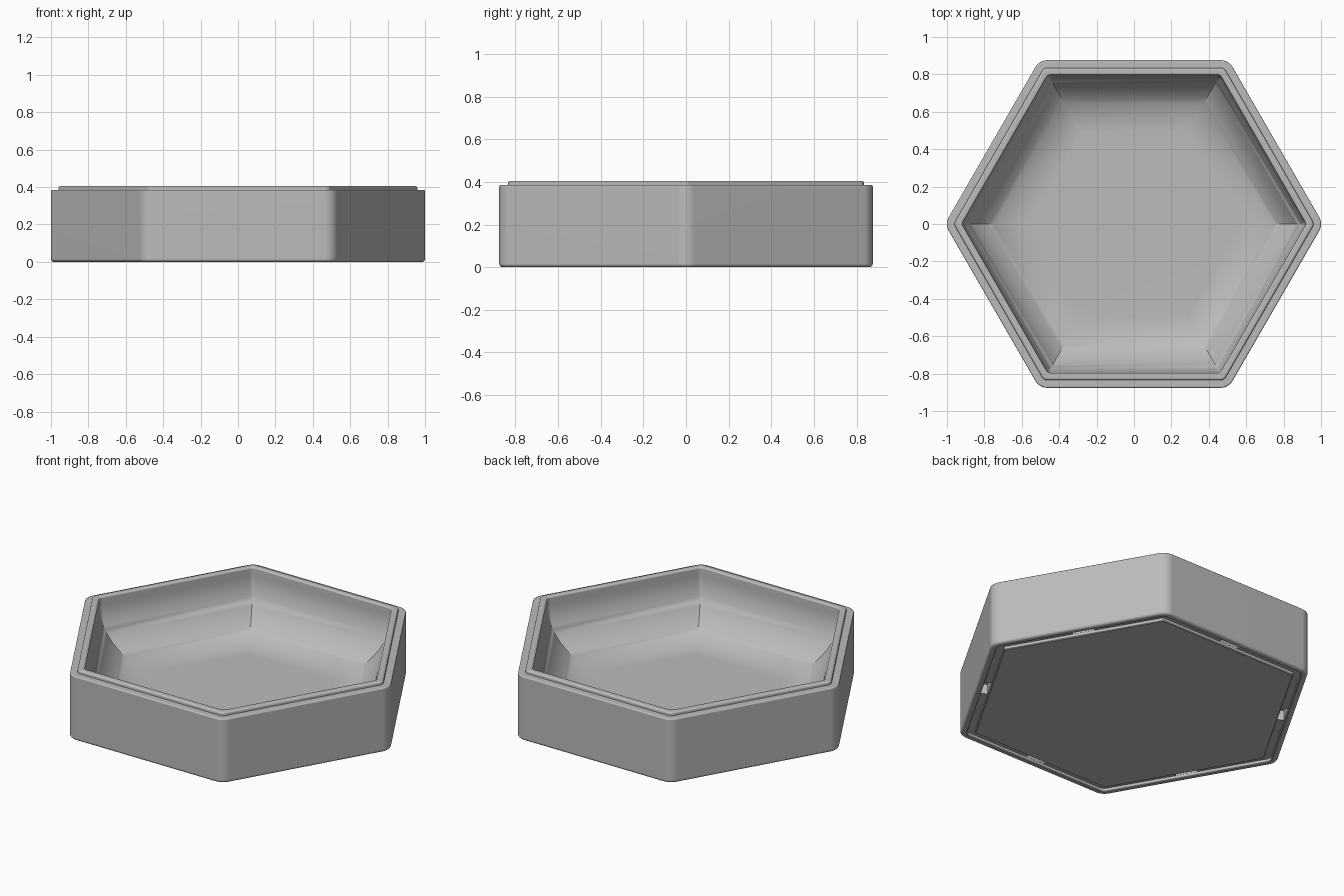
import bpy, bmesh, math
from mathutils import Matrix, Vector

cube = bpy.data.objects.get("Cube")
if cube:
    bpy.data.objects.remove(cube, do_unlink=True)

COS30 = math.cos(math.radians(30))
OUTER, SHOULDER, TOP = 0.876, 0.385, 0.405   # outer half width and heights
GROOVE_IN, GROOVE_OUT, GROOVE_Z = 0.797, 0.84, 0.02
INNER, FLOOR, BOWL_R = 0.797, 0.05, 0.31
OUTER_CORNER, INNER_CORNER, CORNER_STEPS = 0.075, 0.03, 7


def arc(cx, cz, r, start, end, steps):
    """Points of an arc in the profile plane, angles in degrees."""
    out = []
    for i in range(steps + 1):
        t = math.radians(start + (end - start) * i / steps)
        out.append((cx + r * math.cos(t), cz + r * math.sin(t)))
    return out


def hex_ring(bm, half_width, z, r):
    """Hexagon with corners rounded by radius r."""
    r = max(0.0, r)
    reach = (half_width - r) / COS30
    ring = []
    for k in range(6):
        mid = math.radians(60 * k)
        for i in range(CORNER_STEPS):
            t = mid + math.radians(60 * i / (CORNER_STEPS - 1) - 30)
            ring.append(bm.verts.new((reach * math.cos(mid) + r * math.cos(t),
                                      reach * math.sin(mid) + r * math.sin(t), z)))
    return ring


# Cross-section outside: underside groove, wall, shoulder, lip
EDGE = 0.004
outside = [(GROOVE_IN - EDGE, 0), (GROOVE_IN, EDGE), (GROOVE_IN, GROOVE_Z),
           (GROOVE_OUT, GROOVE_Z), (GROOVE_OUT, EDGE), (GROOVE_OUT + EDGE, 0)]
outside += arc(OUTER - 0.016, 0.016, 0.016, -90, 0, 5)
outside += arc(OUTER - 0.008, SHOULDER - 0.008, 0.008, 0, 90, 4)
outside += [(0.835, SHOULDER)]
outside += arc(0.824, TOP - 0.011, 0.011, 0, 90, 4)

# Cross-section inside: lip edge, upright wall, curved bowl
inside = arc(INNER + 0.01, TOP - 0.01, 0.01, 90, 180, 4)
inside += arc(INNER - BOWL_R, FLOOR + BOWL_R, BOWL_R, 0, -90, 20)

# Tray body
bm = bmesh.new()
rings = [hex_ring(bm, a, z, OUTER_CORNER - (OUTER - a)) for a, z in outside]
rings += [hex_ring(bm, a, z, INNER_CORNER - (INNER - a)) for a, z in inside]
for low, high in zip(rings, rings[1:]):
    for i in range(len(low)):
        j = (i + 1) % len(low)
        bm.faces.new((low[i], low[j], high[j], high[i]))
bm.faces.new(list(reversed(rings[0])))
bm.faces.new(rings[-1])
bmesh.ops.remove_doubles(bm, verts=bm.verts[:], dist=1e-5)
bmesh.ops.recalc_face_normals(bm, faces=bm.faces[:])
mesh = bpy.data.meshes.new("hexagonal_tray")
bm.to_mesh(mesh)
bm.free()
tray = bpy.data.objects.new("hexagonal_tray", mesh)
bpy.context.collection.objects.link(tray)

# Small pockets in the groove, one at the middle of each side
bm = bmesh.new()
for k in range(6):
    mat = (Matrix.Rotation(math.radians(60 * k + 30), 4, 'Z')
           @ Matrix.Translation(Vector((0.8185, 0, 0.045)))
           @ Matrix.Diagonal((0.041, 0.125, 0.07, 1)))
    bmesh.ops.create_cube(bm, size=1, matrix=mat)
cut_mesh = bpy.data.meshes.new("pocket_cutter")
bm.to_mesh(cut_mesh)
bm.free()
cutter = bpy.data.objects.new("pocket_cutter", cut_mesh)
cutter.hide_render = True
bpy.context.collection.objects.link(cutter)

bpy.ops.object.select_all(action='DESELECT')
tray.select_set(True)
bpy.context.view_layer.objects.active = tray
cut = tray.modifiers.new("pockets", 'BOOLEAN')
cut.operation = 'DIFFERENCE'
cut.solver = 'EXACT'
cut.object = cutter
bpy.ops.object.modifier_apply(modifier=cut.name)
bpy.data.objects.remove(cutter, do_unlink=True)

# Single grey finish
grey = bpy.data.materials.new("plain_grey")
grey.use_nodes = True
colour = (0.5, 0.5, 0.5, 1)
grey.diffuse_color = colour
grey.node_tree.nodes["Principled BSDF"].inputs["Base Color"].default_value = colour
tray.data.materials.clear()
tray.data.materials.append(grey)

# Smooth fillets with flat walls
bpy.ops.object.shade_smooth_by_angle(angle=math.radians(30))
weighted = tray.modifiers.new("flat_walls", 'WEIGHTED_NORMAL')
weighted.keep_sharp = True
